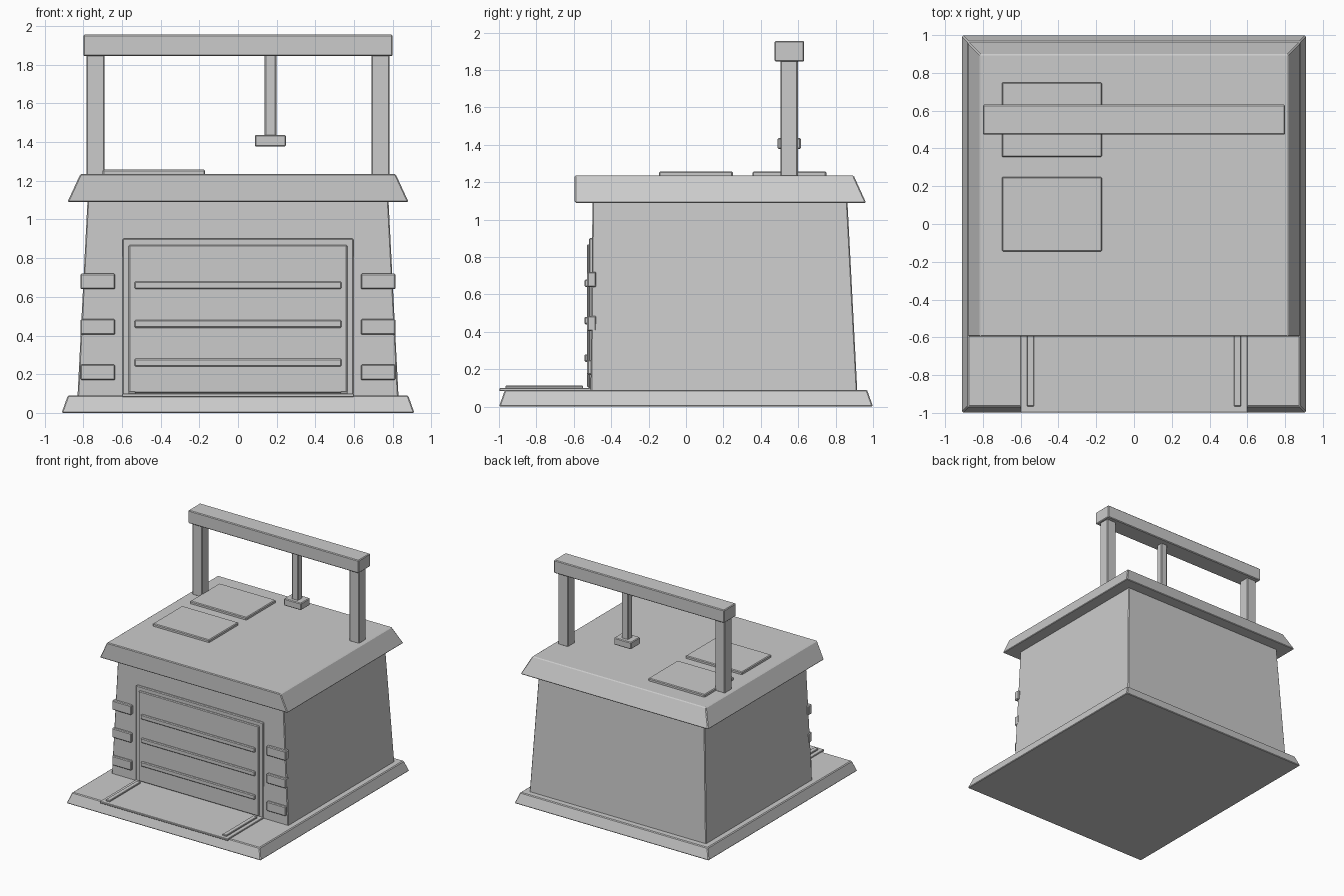
import bpy, bmesh

if "Cube" in bpy.data.objects:
    bpy.data.objects.remove(bpy.data.objects["Cube"])


def frustum(name, x0, y0, z0, x1, y1, z1, bevel=0.006):
    """Tapered box: x0/y0 are (min, max) ranges at z0, x1/y1 at z1."""
    bm = bmesh.new()
    rings = []
    for xr, yr, z in ((x0, y0, z0), (x1, y1, z1)):
        rings.append([bm.verts.new((xr[i], yr[j], z))
                      for i, j in ((0, 0), (1, 0), (1, 1), (0, 1))])
    low, top = rings
    bm.faces.new(low[::-1])
    bm.faces.new(top)
    for i in range(4):
        k = (i + 1) % 4
        bm.faces.new((low[i], low[k], top[k], top[i]))
    mesh = bpy.data.meshes.new(name)
    bm.to_mesh(mesh)
    bm.free()
    ob = bpy.data.objects.new(name, mesh)
    bpy.context.collection.objects.link(ob)
    if bevel:
        mod = ob.modifiers.new("edge_bevel", 'BEVEL')
        mod.width = bevel
        mod.segments = 1
    return ob


def box(name, x, y, z, bevel=0.006):
    return frustum(name, x, y, z[0], x, y, z[1], bevel)


def mirrored_box(name, x, y, z, bevel=0.006):
    """Box on the right side, mirrored across x = 0."""
    ob = box(name, x, y, z, bevel)
    ob.modifiers.new("mirror_x", 'MIRROR')
    return ob


# Base slab, tapered building body and overhanging roof with vertical front
frustum("base_slab", (-.912, .912), (-1, 1), 0, (-.88, .88), (-.968, .968), .09)
frustum("garage_body", (-.83, .83), (-.51, .916), .08,
        (-.778, .778), (-.5, .863), 1.10)
frustum("roof", (-.882, .882), (-.595, .963), 1.09,
        (-.815, .815), (-.595, .897), 1.235)

# Roller door with frame and horizontal ribs
box("door_frame", (-.597, .597), (-.518, -.48), (.085, .902))
box("door_panel", (-.565, .565), (-.53, -.5), (.103, .868))
for i, z in enumerate((.26, .46, .66)):
    box(f"door_rib_{i + 1}", (-.535, .535), (-.543, -.52), (z - .02, z + .02))

# Wall blocks either side of the door
for i, z in enumerate((.21, .445, .68)):
    mirrored_box(f"wall_block_{i + 1}", (.635, .815), (-.528, -.48),
                 (z - .04, z + .04))

# Driveway plate with two guide rails
box("driveway_plate", (-.6, .6), (-.997, -.5), (.083, .1), .003)
mirrored_box("driveway_rail", (.53, .567), (-.965, -.55), (.095, .112), .003)

# Roof panels
for i, y in enumerate(((-.145, .25), (.355, .75))):
    box(f"roof_panel_{i + 1}", (-.7, -.17), y, (1.225, 1.257))

# Gantry: posts, beam, hanging rod and hook block
mirrored_box("gantry_post", (.69, .783), (.505, .598), (1.23, 1.85))
box("gantry_beam", (-.8, .8), (.473, .632), (1.845, 1.955))
box("hoist_rod", (.138, .198), (.522, .582), (1.43, 1.85))
box("hoist_block", (.087, .248), (.49, .614), (1.377, 1.437))
